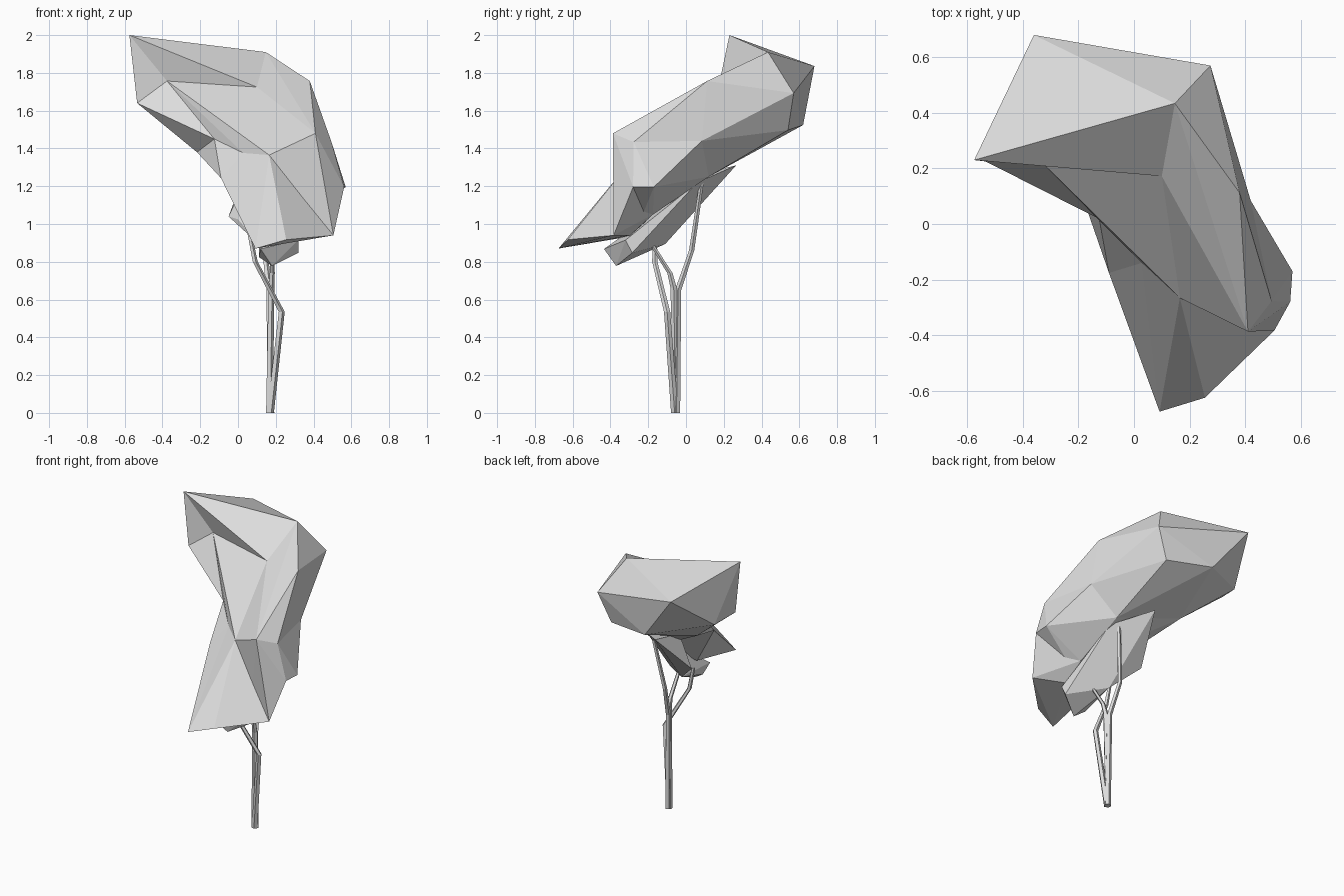
import bpy
import bmesh
import math
from mathutils import Vector

cube = bpy.data.objects.get("Cube")
if cube:
    bpy.data.objects.remove(cube, do_unlink=True)

# One pale grey for the whole tree
grey = bpy.data.materials.new("pale grey")
grey.use_nodes = True
colour = (0.72, 0.72, 0.72, 1)
grey.diffuse_color = colour
grey.node_tree.nodes["Principled BSDF"].inputs["Base Color"].default_value = colour


def add_object(name, bm):
    bmesh.ops.recalc_face_normals(bm, faces=bm.faces)
    mesh = bpy.data.meshes.new(name)
    bm.to_mesh(mesh)
    bm.free()
    mesh.materials.append(grey)
    obj = bpy.data.objects.new(name, mesh)
    bpy.context.collection.objects.link(obj)
    return obj


def faceted_clump(name, points):
    """Angular leaf mass wrapped around a few corner points."""
    bm = bmesh.new()
    for p in points:
        bm.verts.new(p)
    res = bmesh.ops.convex_hull(bm, input=bm.verts[:])
    spare = {g for g in res["geom_interior"] + res["geom_unused"]
             if isinstance(g, bmesh.types.BMVert)}
    bmesh.ops.delete(bm, geom=list(spare), context="VERTS")
    return add_object(name, bm)


def stem(name, path, r_start, r_end, sides=5):
    """Tapered branch with flat sides along a bent path."""
    bm = bmesh.new()
    rings = []
    for i, p in enumerate(path):
        r = r_start + (r_end - r_start) * i / (len(path) - 1)
        rings.append([bm.verts.new(Vector(p) + Vector((
            r * math.cos(math.tau * k / sides),
            r * math.sin(math.tau * k / sides), 0))) for k in range(sides)])
    for low, high in zip(rings, rings[1:]):
        for k in range(sides):
            n = (k + 1) % sides
            bm.faces.new((low[k], low[n], high[n], high[k]))
    bm.faces.new(rings[0])
    bm.faces.new(rings[-1])
    return add_object(name, bm)


# Canopy corners shared by neighbouring clumps
peak = (-0.575, 0.23, 2.0)
back_peak = (-0.36, 0.68, 1.836)
back_side = (0.275, 0.57, 1.693)
ridge = (0.147, 0.434, 1.91)
brow = (0.10, 0.172, 1.725)
hollow = (-0.376, 0.265, 1.757)
cheek = (-0.534, 0.225, 1.64)
cheek_back = (-0.49, 0.39, 1.605)
rear_low = (-0.12, 0.62, 1.524)
rear_low_side = (0.19, 0.54, 1.497)
shoulder = (0.38, 0.112, 1.757)
flank = (0.42, 0.084, 1.44)
waist = (-0.217, 0.19, 1.38)
fold = (-0.125, 0.018, 1.45)
chest = (0.028, -0.14, 1.376)
chest_front = (0.165, -0.266, 1.365)
corner = (0.41, -0.387, 1.48)
corner_back = (0.495, -0.277, 1.434)
side_tip = (0.57, -0.17, 1.196)
side_front = (0.562, -0.28, 1.196)
hem_side = (0.505, -0.383, 0.94)
hem_front = (0.255, -0.625, 0.917)
hem_tip = (0.092, -0.675, 0.87)
hem_inner = (0.30, -0.296, 0.94)
hem_back = (0.12, -0.292, 0.935)
lap = (-0.09, -0.176, 1.243)
under_side = (0.35, -0.23, 1.05)
under_mid = (0.29, -0.175, 1.05)
under_hub = (0.24, 0.12, 1.25)

# Upper crown, split so the hollow in its front stays recessed
faceted_clump("crown_back", [back_peak, ridge, peak, brow, hollow,
                             back_side, rear_low, rear_low_side])
faceted_clump("crown_side", [back_peak, peak, cheek, cheek_back, hollow, rear_low])
faceted_clump("crown_lower", [cheek, cheek_back, hollow, fold, waist, rear_low])

# Middle of the canopy, creased along its front
faceted_clump("canopy_middle_right", [hollow, brow, fold, waist, chest, chest_front,
                                      rear_low, rear_low_side, under_hub])
faceted_clump("canopy_middle_left", [brow, chest_front, corner, corner_back, shoulder,
                                     flank, ridge, back_side, rear_low_side, under_hub])
faceted_clump("canopy_inner", [waist, fold, chest, lap, under_hub, under_mid])

# Drooping front and side of the canopy
faceted_clump("canopy_side", [corner, corner_back, flank, side_tip, side_front,
                              chest_front, under_hub, under_side, under_mid])
faceted_clump("canopy_corner", [corner, corner_back, side_front, hem_side,
                                chest_front, hem_inner, under_side, under_mid])
faceted_clump("canopy_front", [chest_front, chest, hem_tip, hem_front, hem_side,
                               hem_inner, hem_back, under_mid])
faceted_clump("canopy_lap", [chest, lap, hem_tip, hem_back, under_mid])

# Smaller clump hanging below the canopy
clump_base = (0.11, -0.11, 0.894)
clump_top = (0.25, 0.06, 1.22)
clump_side = (0.32, -0.32, 0.915)
faceted_clump("lower_clump_front", [
    clump_base, clump_top, clump_side, (0.18, -0.37, 0.778), (0.12, -0.434, 0.868),
    (0.32, -0.285, 0.847), (0.11, -0.34, 0.825)])
faceted_clump("lower_clump_back", [
    clump_base, clump_top, (0.05, 0.265, 1.31), (-0.05, 0.01, 1.04),
    (0.0, -0.035, 1.025), (0.05, 0.0, 1.25)])

# Three stems growing from one foot
stem("front_stem", [(0.17, -0.06, 0), (0.23, -0.10, 0.535),
                    (0.09, -0.165, 0.8), (0.06, -0.165, 0.95)], 0.02, 0.012)
stem("middle_stem", [(0.165, -0.055, 0), (0.175, -0.065, 0.66),
                     (0.18, -0.085, 0.74), (0.18, -0.18, 0.89)], 0.02, 0.012)
stem("back_stem", [(0.172, -0.05, 0), (0.165, -0.042, 0.65),
                   (0.14, 0.03, 0.86), (0.20, 0.09, 1.27)], 0.02, 0.012)
